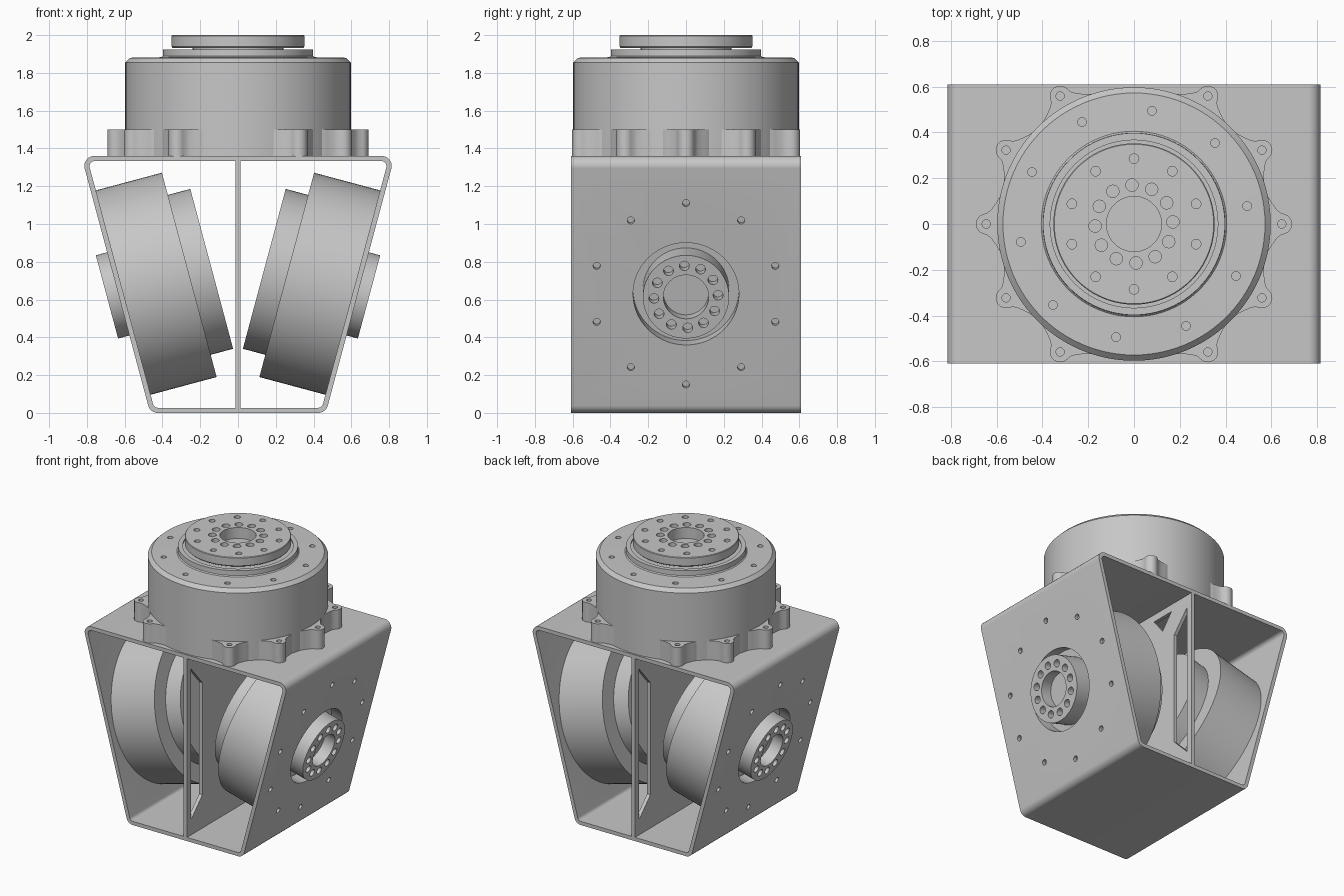
import bpy, bmesh, math
from mathutils import Matrix, Vector

cube = bpy.data.objects.get("Cube")
if cube:
    bpy.data.objects.remove(cube, do_unlink=True)

grey = bpy.data.materials.new("machined grey")
grey.use_nodes = True
GREY = (0.57, 0.57, 0.57, 1)
grey.diffuse_color = GREY
grey.node_tree.nodes["Principled BSDF"].inputs["Base Color"].default_value = GREY

HALF_Y, TOP, WALL, MOUNT_Z = 0.608, 1.36, 0.027, 0.63
TILT = math.radians(15)


def side_x(z):
    return 0.465 + math.tan(TILT) * z


def finish(name, bm):
    bmesh.ops.recalc_face_normals(bm, faces=bm.faces)
    mesh = bpy.data.meshes.new(name)
    bm.to_mesh(mesh)
    bm.free()
    mesh.materials.append(grey)
    obj = bpy.data.objects.new(name, mesh)
    bpy.context.collection.objects.link(obj)
    return obj


def smooth(obj):
    bpy.ops.object.select_all(action='DESELECT')
    obj.select_set(True)
    bpy.context.view_layer.objects.active = obj
    bpy.ops.object.shade_smooth_by_angle(angle=math.radians(28))


def lathe(name, profile, place=Matrix()):
    """(radius, height) profile, starting and ending on the axis, turned about z."""
    bm = bmesh.new()
    vs = [bm.verts.new((r, 0, z)) for r, z in profile]
    es = [bm.edges.new((a, b)) for a, b in zip(vs, vs[1:])]
    bmesh.ops.spin(bm, geom=vs + es, cent=(0, 0, 0), axis=(0, 0, 1),
                   angle=math.tau, steps=96)
    bmesh.ops.remove_doubles(bm, verts=bm.verts, dist=1e-5)
    bm.transform(place)
    return finish(name, bm)


def prism(bm, points, depth):
    """Extrude a closed outline of 3D points along a vector."""
    face = bm.faces.new([bm.verts.new(p) for p in points])
    ext = bmesh.ops.extrude_face_region(bm, geom=[face])
    bmesh.ops.translate(bm, vec=depth, verts=[
        v for v in ext["geom"] if isinstance(v, bmesh.types.BMVert)])


def ring_of_holes(bm, count, ring, radius, z0, z1, start=0, place=Matrix()):
    for i in range(count):
        a = math.radians(start) + math.tau * i / count
        spot = Matrix.Translation((ring * math.cos(a), ring * math.sin(a), (z0 + z1) / 2))
        bmesh.ops.create_cone(bm, cap_ends=True, segments=20, radius1=radius,
                              radius2=radius, depth=z1 - z0, matrix=place @ spot)


def cut(obj, bm):
    cutter = finish("cutter", bm)
    cutter.hide_render = True
    mod = obj.modifiers.new("holes", 'BOOLEAN')
    mod.object, mod.operation, mod.solver = cutter, 'DIFFERENCE', 'EXACT'
    bpy.context.view_layer.update()
    graph = bpy.context.evaluated_depsgraph_get()
    obj.data = bpy.data.meshes.new_from_object(obj.evaluated_get(graph))
    obj.modifiers.clear()
    bpy.data.objects.remove(cutter, do_unlink=True)


def rounded(corners, radius, steps=8):
    """Fillet each corner of an xz outline."""
    out = []
    for i, c in enumerate(corners):
        c = Vector(c)
        a = (Vector(corners[i - 1]) - c).normalized()
        b = (Vector(corners[(i + 1) % len(corners)]) - c).normalized()
        half = math.acos(a.dot(b)) / 2
        centre = c + (a + b).normalized() * radius / math.sin(half)
        p = c + a * radius / math.tan(half) - centre
        q = c + b * radius / math.tan(half) - centre
        out += [centre + p.lerp(q, s / steps).normalized() * radius
                for s in range(steps + 1)]
    return out


def trapezoid(inset):
    low, high, side = inset, TOP - inset, inset / math.cos(TILT)
    xl, xh = side_x(low) - side, side_x(high) - side
    return [(-xl, low), (xl, low), (xh, high), (-xh, high)]


# Mounting frames of the two tilted actuators, local z pointing outward
mounts = {}
for side, s in (("left", 1), ("right", -1)):
    mounts[side] = (Matrix.Translation((s * side_x(MOUNT_Z), 0, MOUNT_Z))
                    @ Matrix.Rotation(s * (math.pi / 2 + TILT), 4, 'Y'))

# Tapered open housing
bm = bmesh.new()
loops = []
for y in (-HALF_Y, HALF_Y):
    for inset, radius in ((0, 0.052), (WALL, 0.027)):
        loops.append([bm.verts.new((p.x, y, p.y))
                      for p in rounded(trapezoid(inset), radius)])
for a, b in ((0, 1), (1, 3), (3, 2), (2, 0)):
    n = len(loops[a])
    for i in range(n):
        j = (i + 1) % n
        bm.faces.new((loops[a][i], loops[a][j], loops[b][j], loops[b][i]))
housing = finish("housing", bm)
holes = bmesh.new()
for m in mounts.values():
    ring_of_holes(holes, 10, 0.497, 0.019, -0.04, 0.05, 0, m)
    bmesh.ops.create_cone(holes, cap_ends=True, segments=96, radius1=0.28, radius2=0.28,
                          depth=0.1, matrix=m)
cut(housing, holes)
smooth(housing)

# Centre web with upright slots near its edges and small triangles at the top
bm = bmesh.new()
h = HALF_Y
x = 0.013
prism(bm, [(-x, -h, 0.02), (-x, h, 0.02), (-x, h, 1.34), (-x, -h, 1.34)], (2 * x, 0, 0))
web = finish("centre_web", bm)
slots = bmesh.new()
for s in (-1, 1):
    upright = [(0.56, 0.14), (0.56, 1.24), (0.43, 1.09), (0.43, 0.27)]
    triangle = [(0.4, 1.28), (0.22, 1.28), (0.31, 1.17)]
    for outline in (upright, triangle):
        prism(slots, [(-0.1, s * y, z) for y, z in outline], (0.2, 0, 0))
cut(web, slots)

# Tilted side actuators: drum, inner flange and drilled output hub
for side, m in mounts.items():
    drum = lathe(side + "_actuator", [
        (0, -0.512), (0.438, -0.512), (0.438, -0.389), (0.56, -0.389),
        (0.56, -WALL), (0.28, -WALL), (0.28, -0.09), (0.228, -0.09),
        (0.228, 0.062), (0.12, 0.062), (0.12, -0.02), (0, -0.02)], m)
    holes = bmesh.new()
    ring_of_holes(holes, 12, 0.17, 0.026, 0.0, 0.1, 3, m)
    cut(drum, holes)
    smooth(drum)

# Top actuator body
body = lathe("top_actuator_body", [
    (0, TOP), (0.597, TOP), (0.597, 1.855), (0.572, 1.88), (0.405, 1.883),
    (0.398, 1.89), (0.397, 1.925), (0.366, 1.925), (0.366, 1.915), (0, 1.915)])
holes = bmesh.new()
ring_of_holes(holes, 10, 0.5, 0.019, 1.84, 1.95, 9)
cut(body, holes)
smooth(body)

# Rotating output disc
disc = lathe("output_disc", [
    (0, 1.91), (0.24, 1.91), (0.24, 1.932), (0.345, 1.932), (0.352, 1.94),
    (0.352, 1.996), (0.348, 2.0), (0.12, 2.0), (0.12, 1.92), (0, 1.92)])
holes = bmesh.new()
ring_of_holes(holes, 10, 0.285, 0.021, 1.95, 2.05, 18)
ring_of_holes(holes, 12, 0.17, 0.027, 1.94, 2.05, 3)
cut(disc, holes)
smooth(disc)

# Flared mounting lugs, leaving out the front and back positions
half = [(0.55, 0.15), (0.582, 0.125), (0.6, 0.095), (0.622, 0.065), (0.64, 0.048)]
tip = [(0.645 + 0.045 * math.cos(a), 0.045 * math.sin(a))
       for a in (math.radians(70 - 14 * i) for i in range(11))]
outline = half + tip + [(r, -w) for r, w in reversed(half)]
for i in range(12):
    if i in (3, 9):
        continue
    turn = Matrix.Rotation(math.radians(30 * i), 4, 'Z')
    bm = bmesh.new()
    prism(bm, [(r, w, TOP) for r, w in outline], (0, 0, 0.14))
    bm.transform(turn)
    lug = finish("mounting_lug_%d" % (i + 1), bm)
    holes = bmesh.new()
    ring_of_holes(holes, 1, 0.645, 0.018, 1.42, 1.6, 0, turn)
    cut(lug, holes)
    smooth(lug)
